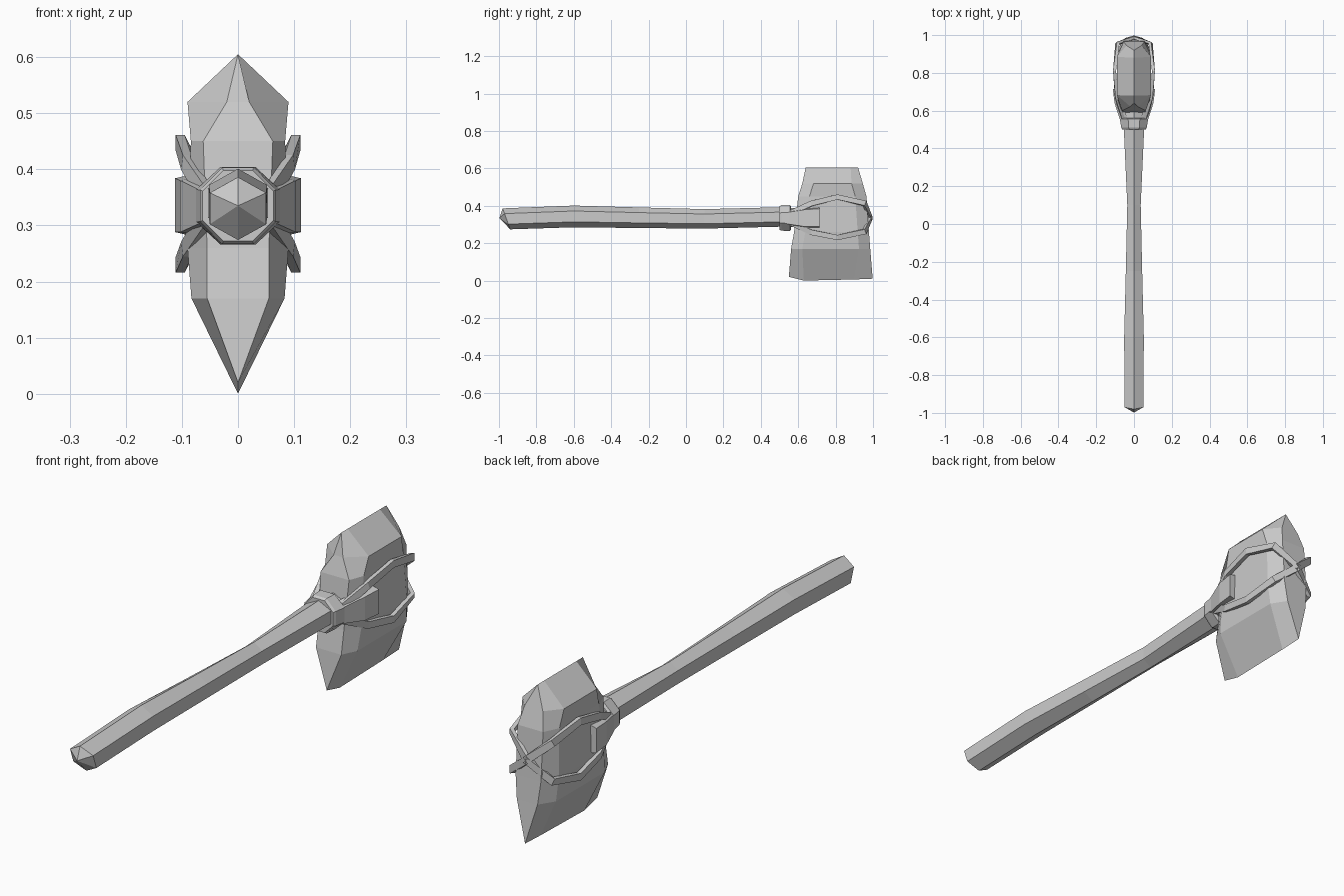
import bpy, bmesh, math
from mathutils import Vector

if "Cube" in bpy.data.objects:
    bpy.data.objects.remove(bpy.data.objects["Cube"])


def loft(name, rings):
    """Flat-shaded solid skinned through rings of equal point count, capped at both ends."""
    bm = bmesh.new()
    vs = [[bm.verts.new(p) for p in r] for r in rings]
    n = len(vs[0])
    for a, b in zip(vs, vs[1:]):
        for i in range(n):
            j = (i + 1) % n
            bm.faces.new((a[i], a[j], b[j], b[i]))
    bm.faces.new(vs[0])
    bm.faces.new(vs[-1])
    bmesh.ops.remove_doubles(bm, verts=bm.verts, dist=0.0005)
    bmesh.ops.recalc_face_normals(bm, faces=bm.faces)
    me = bpy.data.meshes.new(name)
    bm.to_mesh(me)
    bm.free()
    ob = bpy.data.objects.new(name, me)
    bpy.context.collection.objects.link(ob)
    return ob


def ngon(n, y, zc, rx, rz, phase=0.0, tilt=0.0):
    """Polygon ring across the handle axis; tilt shears the top towards -y."""
    ring = []
    for i in range(n):
        a = phase + 2 * math.pi * i / n
        ring.append((rx * math.sin(a), y - tilt * math.cos(a), zc + rz * math.cos(a)))
    return ring


# Handle: slightly bowed hexagonal stick with a pointed butt
handle = [ngon(6, -0.998, 0.335, 0.0, 0.0),
          ngon(6, -0.96, 0.33, 0.058, 0.056, tilt=0.02)]
for y, zc, rx, rz in [(-0.6, 0.343, 0.06, 0.058), (-0.25, 0.336, 0.05, 0.055),
                      (0.1, 0.33, 0.041, 0.052), (0.5, 0.34, 0.062, 0.052),
                      (0.6, 0.337, 0.06, 0.05)]:
    handle.append(ngon(6, y, zc, rx, rz))
loft("handle", handle)

# Stone head: faceted rings (z, front y, front half width, half width, back y, back half width)
levels = [(0.17, 0.562, 0.055, 0.083, 0.985, 0.045),
          (0.26, 0.578, 0.055, 0.090, 0.978, 0.055),
          (0.45, 0.600, 0.062, 0.084, 0.965, 0.055),
          (0.52, 0.622, 0.020, 0.090, 0.945, 0.040)]
head = [[(0, 0.55, 0.02), (0, 0.55, 0.02), (0, 0.63, 0.0), (0, 0.9, 0.006),
         (0, 0.998, 0.01), (0, 0.998, 0.01), (0, 0.9, 0.006), (0, 0.63, 0.0)]]
for z, yf, wf, w, yb, wb in levels:
    head.append([(-wf, yf, z), (wf, yf, z), (w, yf + 0.06, z), (w, yb - 0.06, z),
                 (wb, yb, z), (-wb, yb, z), (-w, yb - 0.06, z), (-w, yf + 0.06, z)])
head.append([(0, y, 0.605) for y in (0.64, 0.64, 0.68, 0.88, 0.92, 0.92, 0.88, 0.68)])
# the ridges are degenerate rings, so only real faces are kept
bm = bmesh.new()
for a, b in zip(head, head[1:]):
    for i in range(8):
        j = (i + 1) % 8
        pts = []
        for p in (a[i], a[j], b[j], b[i]):
            if p not in pts:
                pts.append(p)
        if len(pts) > 2:
            bm.faces.new([bm.verts.new(p) for p in pts])
bmesh.ops.remove_doubles(bm, verts=bm.verts, dist=0.0005)
bmesh.ops.recalc_face_normals(bm, faces=bm.faces)
mesh = bpy.data.meshes.new("stone_head")
bm.to_mesh(mesh)
bm.free()
bpy.context.collection.objects.link(bpy.data.objects.new("stone_head", mesh))

# Collar binding around the neck
loft("collar", [ngon(8, y, 0.335, rx, rz, math.pi / 8) for y, rx, rz in
                [(0.5, 0.068, 0.068), (0.51, 0.073, 0.074), (0.555, 0.081, 0.075), (0.562, 0.072, 0.066)]])

# Handle prongs gripping the stone, and the crossing straps
strap_path = [(-0.058, 0.55, 0.355), (-0.092, 0.67, 0.412), (-0.103, 0.81, 0.447),
              (-0.088, 0.955, 0.413), (0, 0.988, 0.335), (0.088, 0.955, 0.262),
              (0.103, 0.81, 0.23), (0.092, 0.67, 0.258), (0.058, 0.55, 0.315)]
for side, label in ((1, "right"), (-1, "left")):
    loft("prong_" + label,
         [[(side * x0, y, z0), (side * x1, y, z0 + 0.008), (side * x1, y, z1 - 0.008), (side * x0, y, z1)]
          for y, x0, x1, z0, z1 in [(0.54, 0.03, 0.07, 0.295, 0.372),
                                    (0.64, 0.06, 0.103, 0.28, 0.388),
                                    (0.715, 0.078, 0.112, 0.28, 0.392)]])
    path = [Vector((side * x, y, z)) for x, y, z in strap_path]
    rings = []
    for i, p in enumerate(path):
        t = (path[min(i + 1, len(path) - 1)] - path[max(i - 1, 0)]).normalized()
        out = Vector((p.x * 2.5, p.y - 0.75, 0))
        out = (out - t * out.dot(t)).normalized()
        wide = t.cross(out)
        rings.append([p + wide * a * 0.014 + out * b * 0.008
                      for a, b in ((-1, -1), (1, -1), (1, 1), (-1, 1))])
    loft("strap_" + label, rings)
